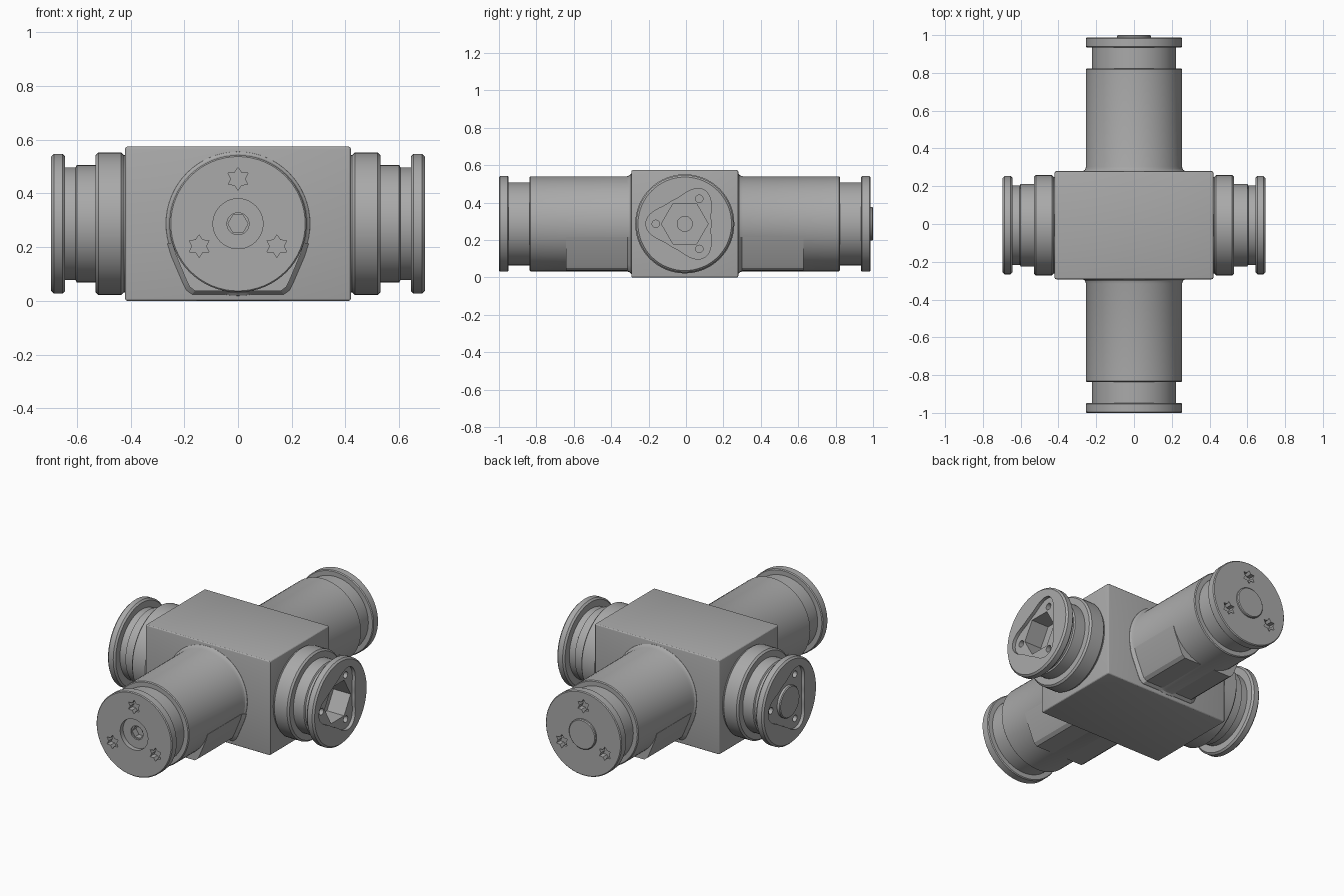
import bpy, bmesh, math
from mathutils import Matrix

if "Cube" in bpy.data.objects:
    bpy.data.objects.remove(bpy.data.objects["Cube"])

grey = bpy.data.materials.new("metal grey")
grey.use_nodes = True
colour = (0.4, 0.4, 0.4, 1)
grey.diffuse_color = colour
grey.node_tree.nodes["Principled BSDF"].inputs["Base Color"].default_value = colour

CENTRE = (0, -0.0065, 0.287)


def finish(name, bm, turn=0):
    """Turn a local mesh (outward = +x) about z and add it to the scene."""
    bmesh.ops.recalc_face_normals(bm, faces=bm.faces)
    bm.transform(Matrix.Translation(CENTRE) @ Matrix.Rotation(math.radians(turn), 4, "Z"))
    mesh = bpy.data.meshes.new(name)
    bm.to_mesh(mesh)
    bm.free()
    mesh.materials.append(grey)
    obj = bpy.data.objects.new(name, mesh)
    bpy.context.collection.objects.link(obj)
    return obj


def loft(name, sections, turn=0):
    """Skin closed outlines given as (x, [(y, z), ...])."""
    bm = bmesh.new()
    rings = [[bm.verts.new((x, y, z)) for y, z in pts] for x, pts in sections]
    for a, b in zip(rings, rings[1:]):
        n = len(a)
        for i in range(n):
            j = (i + 1) % n
            bm.faces.new((a[i], a[j], b[j], b[i]))
    bm.faces.new(rings[0])
    bm.faces.new(rings[-1])
    return finish(name, bm, turn)


def polar(radius, n=64, cy=0, cz=0):
    """Outline from a radius or a function of the angle."""
    pts = []
    for i in range(n):
        t = math.tau * i / n
        r = radius(t) if callable(radius) else radius
        pts.append((cy + r * math.cos(t), cz + r * math.sin(t)))
    return pts


def lathe(name, profile, turn):
    return loft(name, [(x, polar(r)) for x, r in profile], turn)


def cut(obj, outline, start, end, turn):
    cutter = loft("cutter", [(start, outline), (end, outline)], turn)
    cutter.hide_render = True
    mod = obj.modifiers.new("cut", "BOOLEAN")
    mod.operation, mod.solver, mod.object = "DIFFERENCE", "EXACT", cutter
    bpy.context.view_layer.objects.active = obj
    bpy.ops.object.modifier_apply(modifier=mod.name)
    bpy.data.objects.remove(cutter)


def shade(obj):
    bpy.ops.object.select_all(action="DESELECT")
    obj.select_set(True)
    bpy.context.view_layer.objects.active = obj
    bpy.ops.object.shade_smooth_by_angle(angle=math.radians(25))


def trefoil(t):
    return 0.14 + 0.068 * ((1 - math.cos(3 * t)) / 2) ** 1.6


def star(cy, cz):
    pts = []
    for i in range(12):
        r, t = (0.042, 0.026)[i % 2], math.tau * (i + 1) / 12
        pts.append((cy + r * math.cos(t), cz + r * math.sin(t)))
    return pts


def three(radius, first):
    angles = [math.radians(first + 120 * k) for k in range(3)]
    return [(radius * math.cos(a), radius * math.sin(a)) for a in angles]


# Central block
bm = bmesh.new()
bmesh.ops.create_cube(bm, size=1, matrix=Matrix.Diagonal((0.84, 0.572, 0.574, 1)))
bmesh.ops.bevel(bm, geom=bm.edges[:], offset=0.009, segments=3, affect="EDGES", profile=0.5)
shade(finish("central_block", bm))

# Short side ports with a trefoil recess
SIDE = [(0.40, 0.255), (0.425, 0.255), (0.435, 0.265), (0.52, 0.265), (0.53, 0.255),
        (0.53, 0.218), (0.6, 0.218), (0.605, 0.21), (0.643, 0.21), (0.643, 0.25),
        (0.653, 0.26), (0.685, 0.26), (0.695, 0.25)]
for name, turn in (("left_port", 0), ("right_port", 180)):
    port = lathe(name, SIDE, turn)
    cut(port, polar(trefoil, 96), 0.675, 0.75, turn)
    for y, z in three(0.155, 60):
        cut(port, polar(0.02, 16, y, z), 0.64, 0.75, turn)
    if turn == 0:
        # Deep hexagonal socket with a small bore
        cut(port, polar(0.125, 6), 0.56, 0.75, turn)
        cut(port, polar(0.04, 32), 0.5, 0.75, turn)
    else:
        shade(lathe("right_port_plug", [(0.66, 0.095), (0.69, 0.095), (0.695, 0.09)], turn))
    shade(port)

# Long front and rear barrels with star screws
BARREL = [(0.27, 0.272), (0.287, 0.268), (0.295, 0.259), (0.31, 0.254), (0.825, 0.254),
          (0.83, 0.249), (0.83, 0.222), (0.942, 0.222), (0.942, 0.25), (0.947, 0.255),
          (0.988, 0.255), (0.993, 0.25)]
half_pad = [(0.246, -0.07), (0.232, -0.115), (0.19, -0.215), (0.18, -0.235), (0.16, -0.25)]
pad = half_pad + [(-y, z) for y, z in reversed(half_pad)]
wide_pad = [(y * 1.07, z * 1.05) for y, z in pad]
for side, turn in (("front", -90), ("rear", 90)):
    barrel = lathe(side + "_barrel", BARREL, turn)
    for y, z in three(0.167, 90):
        cut(barrel, star(y, z), 0.955, 1.1, turn)
    if side == "front":
        cut(barrel, polar(0.093, 48), 0.965, 1.1, turn)
        cut(barrel, polar(0.037, 6), 0.92, 1.1, turn)
        cut(barrel, polar(0.041, 32), 0.957, 1.1, turn)
    else:
        shade(lathe("rear_plug", [(0.97, 0.09), (1.002, 0.09), (1.0065, 0.085)], turn))
    shade(barrel)
    # Flat foot under the barrel, flared where it meets the block
    shade(loft(side + "_foot", [(0.27, wide_pad), (0.288, wide_pad), (0.305, pad), (0.636, pad)], turn))
